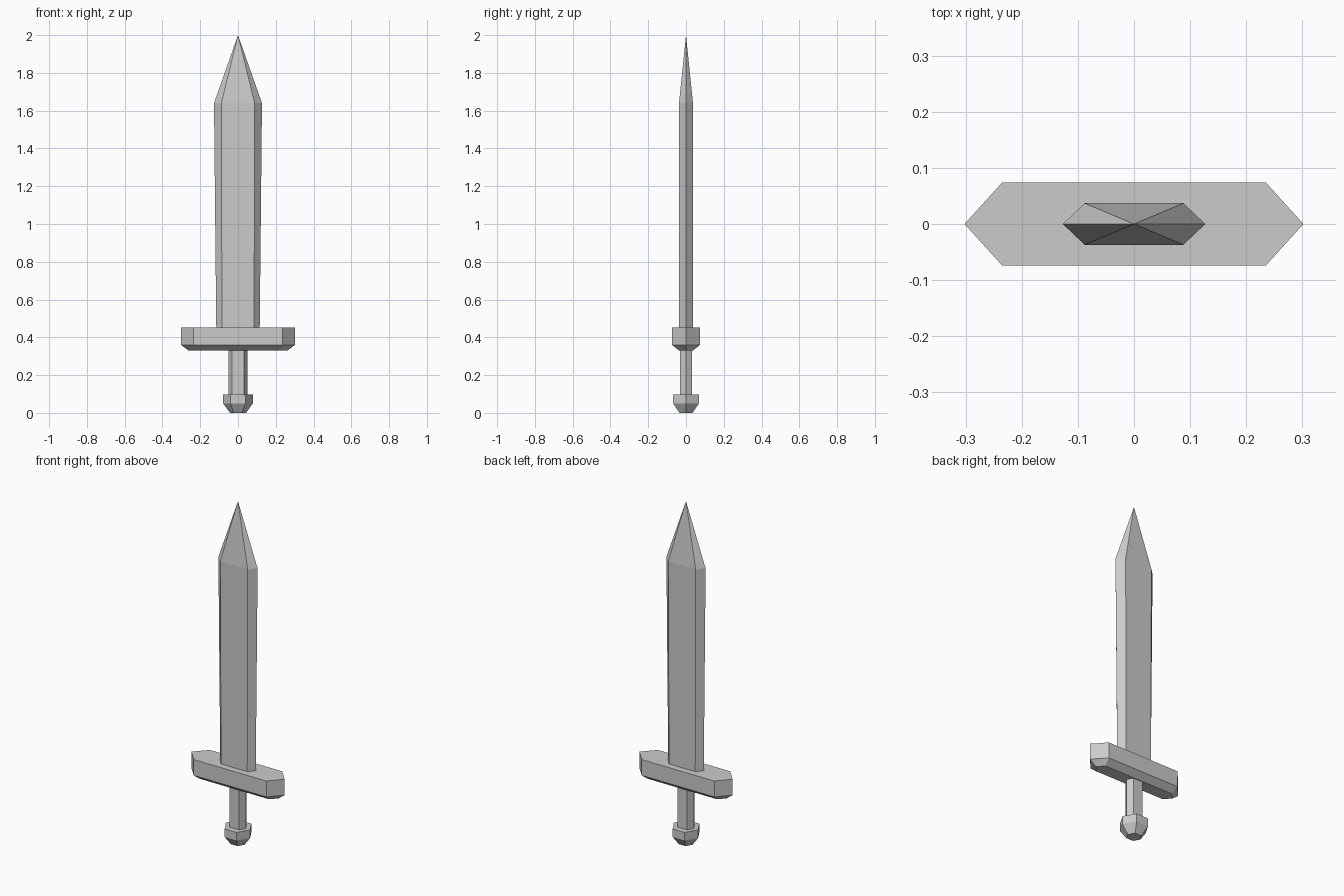
import bpy

if "Cube" in bpy.data.objects:
    bpy.data.objects.remove(bpy.data.objects["Cube"])


def hex_loft(name, sections, tip=None):
    """Stack flat hexagons (z, outer x, inner x, half depth); optionally end in a point."""
    verts, faces = [], []
    for z, a, b, d in sections:
        verts += [(a, 0, z), (b, d, z), (-b, d, z), (-a, 0, z), (-b, -d, z), (b, -d, z)]
    for k in range(0, 6 * (len(sections) - 1), 6):
        for i in range(6):
            j = (i + 1) % 6
            faces.append((k + i, k + j, k + j + 6, k + i + 6))
    faces.append(tuple(range(5, -1, -1)))
    last = len(verts) - 6
    if tip is None:
        faces.append(tuple(range(last, last + 6)))
    else:
        verts.append((0, 0, tip))
        faces += [(last + i, last + (i + 1) % 6, last + 6) for i in range(6)]
    mesh = bpy.data.meshes.new(name)
    mesh.from_pydata(verts, [], faces)
    obj = bpy.data.objects.new(name, mesh)
    bpy.context.collection.objects.link(obj)
    return obj


# Blade, slightly wider towards the shoulder, then a point
hex_loft("blade", [(0.45, 0.115, 0.085, 0.036), (1.64, 0.127, 0.088, 0.037)], tip=2.0)

# Crossguard with chamfered underside
hex_loft("crossguard", [(0.33, 0.262, 0.225, 0.037),
                        (0.36, 0.302, 0.235, 0.074),
                        (0.453, 0.302, 0.235, 0.074)])

# Grip
hex_loft("grip", [(0.09, 0.051, 0.031, 0.033), (0.335, 0.051, 0.031, 0.033)])

# Pommel, tapering to its base
hex_loft("pommel", [(0.0, 0.042, 0.022, 0.035),
                    (0.05, 0.079, 0.039, 0.068),
                    (0.097, 0.079, 0.039, 0.068)])
